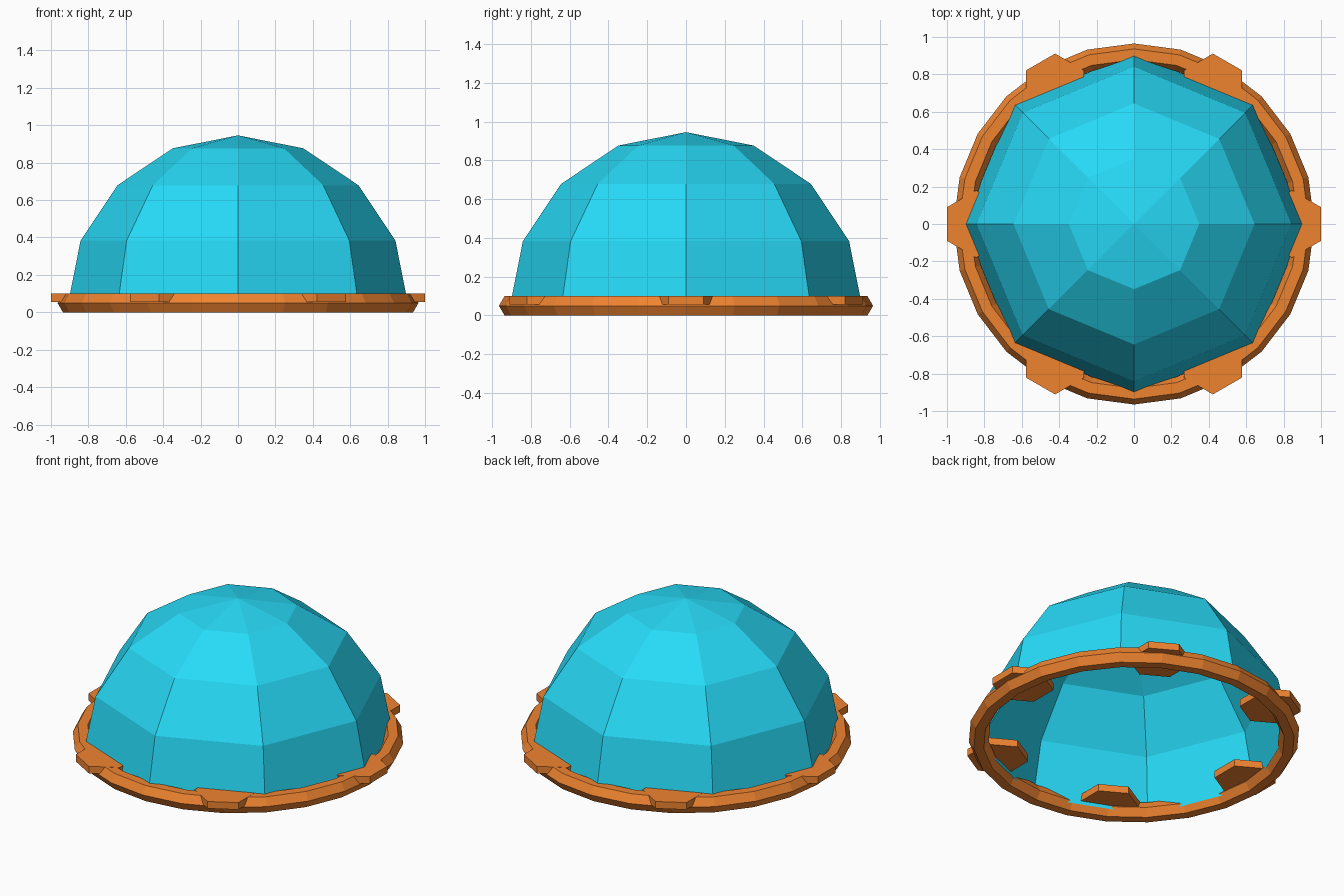
import bpy, bmesh
from math import sin, cos, pi, radians

if "Cube" in bpy.data.objects:
    bpy.data.objects.remove(bpy.data.objects["Cube"])

def material(name, color):
    m = bpy.data.materials.new(name)
    m.diffuse_color = color
    m.use_nodes = True
    m.node_tree.nodes["Principled BSDF"].inputs["Base Color"].default_value = m.diffuse_color
    return m

CYAN = material("cyan", (0.02, 0.70, 0.93, 1))
ORANGE = material("orange", (0.86, 0.23, 0.03, 1))

def finish(name, bm, mat):
    bmesh.ops.recalc_face_normals(bm, faces=bm.faces)
    me = bpy.data.meshes.new(name)
    bm.to_mesh(me)
    bm.free()
    me.materials.append(mat)
    ob = bpy.data.objects.new(name, me)
    bpy.context.collection.objects.link(ob)
    return ob

# Dome: open upper half of an 8-sided sphere
bm = bmesh.new()
bmesh.ops.create_uvsphere(bm, u_segments=8, v_segments=8, radius=0.911)
bmesh.ops.delete(bm, geom=[v for v in bm.verts if v.co.z < -0.01], context='VERTS')
bmesh.ops.translate(bm, verts=bm.verts, vec=(0, 0, 0.035))
finish("dome", bm, CYAN)

# Base ring: 24-segment torus with a hexagonal section
bm = bmesh.new()
N, M, R, r = 24, 6, 0.907, 0.058
rings = []
for i in range(N):
    a = 2 * pi * i / N
    loop = []
    for j in range(M):
        b = 2 * pi * j / M
        d = R + r * cos(b)
        loop.append(bm.verts.new((d * cos(a), d * sin(a), 0.05 + r * sin(b))))
    rings.append(loop)
for i in range(N):
    p, q = rings[i], rings[(i + 1) % N]
    for j in range(M):
        k = (j + 1) % M
        bm.faces.new((p[j], q[j], q[k], p[k]))
finish("base_ring", bm, ORANGE)

# Six hexagonal tabs around the ring
for i in range(6):
    a = radians(60 * i)
    bm = bmesh.new()
    hexa = [bm.verts.new((0.18 * cos(radians(30 + 60 * k)), 0.18 * sin(radians(30 + 60 * k)), 0))
            for k in range(6)]
    face = bm.faces.new(hexa)
    ext = bmesh.ops.extrude_face_region(bm, geom=[face])
    top = [g for g in ext["geom"] if isinstance(g, bmesh.types.BMVert)]
    bmesh.ops.translate(bm, verts=top, vec=(0, 0, 0.045))
    if face.is_valid and len(bm.faces) < 8:
        bm.verts.ensure_lookup_table()
        if not any(abs(f.normal.z) > 0.9 and f.calc_center_median().z < 0.01 for f in bm.faces):
            bm.faces.new(hexa)
    ob = finish("hex_tab_%d" % (i + 1), bm, ORANGE)
    ob.location = (0.844 * cos(a), 0.844 * sin(a), 0.056)
